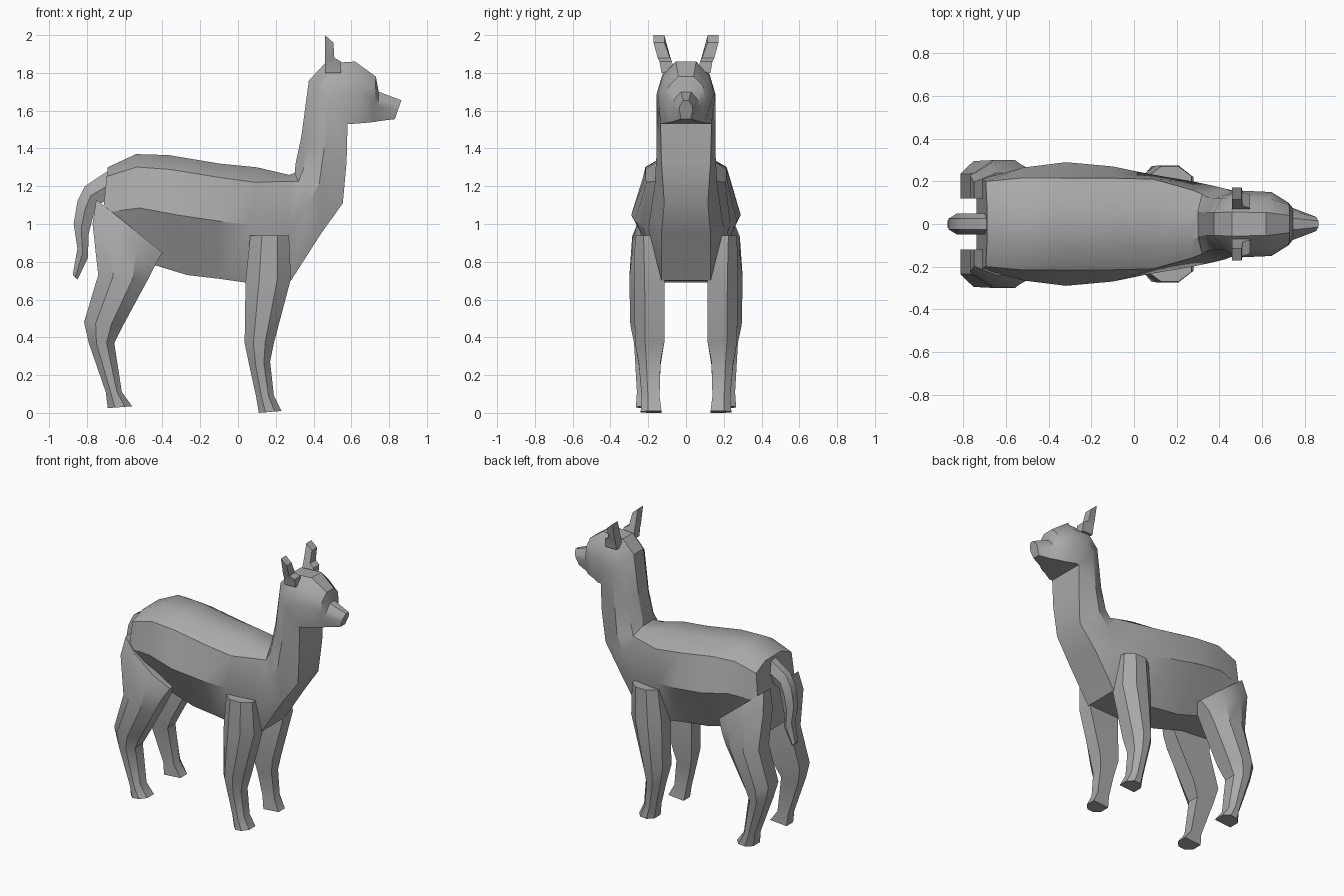
import bpy
import bmesh
import math
from mathutils import Vector

default_cube = bpy.data.objects.get("Cube")
if default_cube:
    bpy.data.objects.remove(default_cube, do_unlink=True)

# One plain wool colour for the whole animal
wool = bpy.data.materials.new("wool_grey")
wool.use_nodes = True
wool.diffuse_color = (.4, .4, .4, 1)
wool.node_tree.nodes["Principled BSDF"].inputs["Base Color"].default_value = wool.diffuse_color


def loft(name, rings, mirrored=False):
    """Skin a list of matching closed rings, cap both ends and shade it."""
    bm = bmesh.new()
    loops = [[bm.verts.new(point) for point in ring] for ring in rings]
    count = len(loops[0])
    for lower, upper in zip(loops, loops[1:]):
        for i in range(count):
            j = (i + 1) % count
            bm.faces.new((lower[i], lower[j], upper[j], upper[i]))
    bm.faces.new(loops[0])
    bm.faces.new(loops[-1])
    bmesh.ops.recalc_face_normals(bm, faces=bm.faces)
    mesh = bpy.data.meshes.new(name)
    bm.to_mesh(mesh)
    bm.free()
    mesh.materials.append(wool)
    obj = bpy.data.objects.new(name, mesh)
    bpy.context.collection.objects.link(obj)
    bpy.ops.object.select_all(action="DESELECT")
    obj.select_set(True)
    bpy.context.view_layer.objects.active = obj
    bpy.ops.object.shade_smooth_by_angle(angle=math.radians(32))
    if mirrored:
        mirror = obj.modifiers.new("mirror", "MIRROR")
        mirror.use_axis = (False, True, False)
        mirror.use_mirror_merge = False
    return obj


def trunk_ring(top_x, top_z, low_x, low_z, shoulder, middle, belly, drop):
    """Eight-sided ring between a top point and a bottom point."""
    top = Vector((top_x, 0, top_z))
    low = Vector((low_x, 0, low_z))
    half = []
    for t, width in ((0, shoulder * .45), (drop, shoulder), (.5, middle), (1, belly)):
        half.append(top.lerp(low, t) + Vector((0, width, 0)))
    other = [Vector((p.x, -p.y, p.z)) for p in reversed(half)]
    return half + other


def limb_ring(section, back_x, back_z, front_x, front_z, inner, outer):
    """Place a unit section between back and front points and two y limits."""
    ring = []
    for along, across in section:
        x = back_x + (front_x - back_x) * along
        z = back_z + (front_z - back_z) * along
        ring.append(Vector((x, inner + (outer - inner) * across, z)))
    return ring


def limb(name, section, stations, mirrored=True):
    return loft(name, [limb_ring(section, *s) for s in stations], mirrored)


# Unit sections: (back to front, inner to outer)
LEG = ((0, 0), (0, .65), (.3, 1), (.7, 1), (1, .65), (1, 0))
BOX = ((0, 0), (0, 1), (1, 1), (1, 0))
ROUND = ((0, .25), (0, .75), (.5, 1), (1, .75), (1, .25), (.5, 0))

# Trunk: rump to chest, then neck, head and muzzle
# top x, top z, bottom x, bottom z, shoulder, middle, belly, shoulder drop
torso = [
    (-.69, 1.3, -.74, .82, .2, .21, .12, .1),
    (-.54, 1.37, -.5, .8, .215, .265, .12, .12),
    (-.37, 1.365, -.27, .73, .215, .29, .12, .12),
    (-.1, 1.32, -.1, .71, .215, .27, .12, .12),
    (.1, 1.3, .04, .69, .21, .235, .12, .13),
    (.27, 1.26, .28, .7, .16, .2, .13, .06),
]
neck = [
    (.3, 1.27, .44, .95, .14, .18, .13, .14),
    (.305, 1.32, .555, 1.11, .125, .165, .115, .16),
    (.335, 1.46, .575, 1.33, .12, .155, .13, .18),
    (.375, 1.76, .58, 1.53, .12, .155, .135, .18),
]
head = [
    (.46, 1.85, .605, 1.53, .125, .155, .135, .18),
    (.62, 1.86, .67, 1.535, .12, .15, .1, .22),
    (.73, 1.78, .72, 1.54, .09, .1, .08, .2),
    (.745, 1.7, .745, 1.545, .06, .075, .06, .25),
    (.865, 1.655, .83, 1.555, .033, .036, .025, .3),
]
loft("body_neck_and_head", [trunk_ring(*r) for r in torso + neck + head])

# Front legs: back x, back z, front x, front z, inner y, outer y
limb("front_legs", LEG, [
    (.065, .94, .27, .94, .14, .27),
    (.04, .7, .28, .71, .115, .275),
    (.035, .37, .19, .37, .115, .27),
    (.06, .25, .17, .27, .135, .25),
    (.095, .09, .19, .09, .14, .235),
    (.11, 0, .23, .01, .13, .24),
])

# Hind legs with a sloping thigh ledge
limb("hind_legs", LEG, [
    (-.75, 1.13, -.4, .85, .12, .24),
    (-.77, 1, -.44, .78, .12, .285),
    (-.74, .73, -.48, .7, .12, .3),
    (-.815, .48, -.61, .46, .12, .295),
    (-.79, .37, -.655, .37, .14, .275),
    (-.7, .11, -.615, .11, .155, .26),
    (-.69, .025, -.56, .035, .15, .265),
])

# Hanging tail
limb("tail", ROUND, [
    (-.69, 1.28, -.68, 1.13, -.05, .05),
    (-.81, 1.2, -.75, 1.1, -.05, .05),
    (-.85, 1.12, -.77, 1.03, -.05, .05),
    (-.87, 1, -.79, .95, -.05, .05),
    (-.85, .87, -.795, .82, -.045, .045),
    (-.875, .73, -.85, .705, -.03, .03),
], mirrored=False)

# Upright ears leaning outward
limb("ears", BOX, [
    (.46, 1.8, .545, 1.8, .06, .13),
    (.46, 1.86, .545, 1.86, .075, .14),
    (.46, 1.89, .51, 1.88, .085, .15),
    (.46, 2, .505, 1.96, .115, .172),
])
